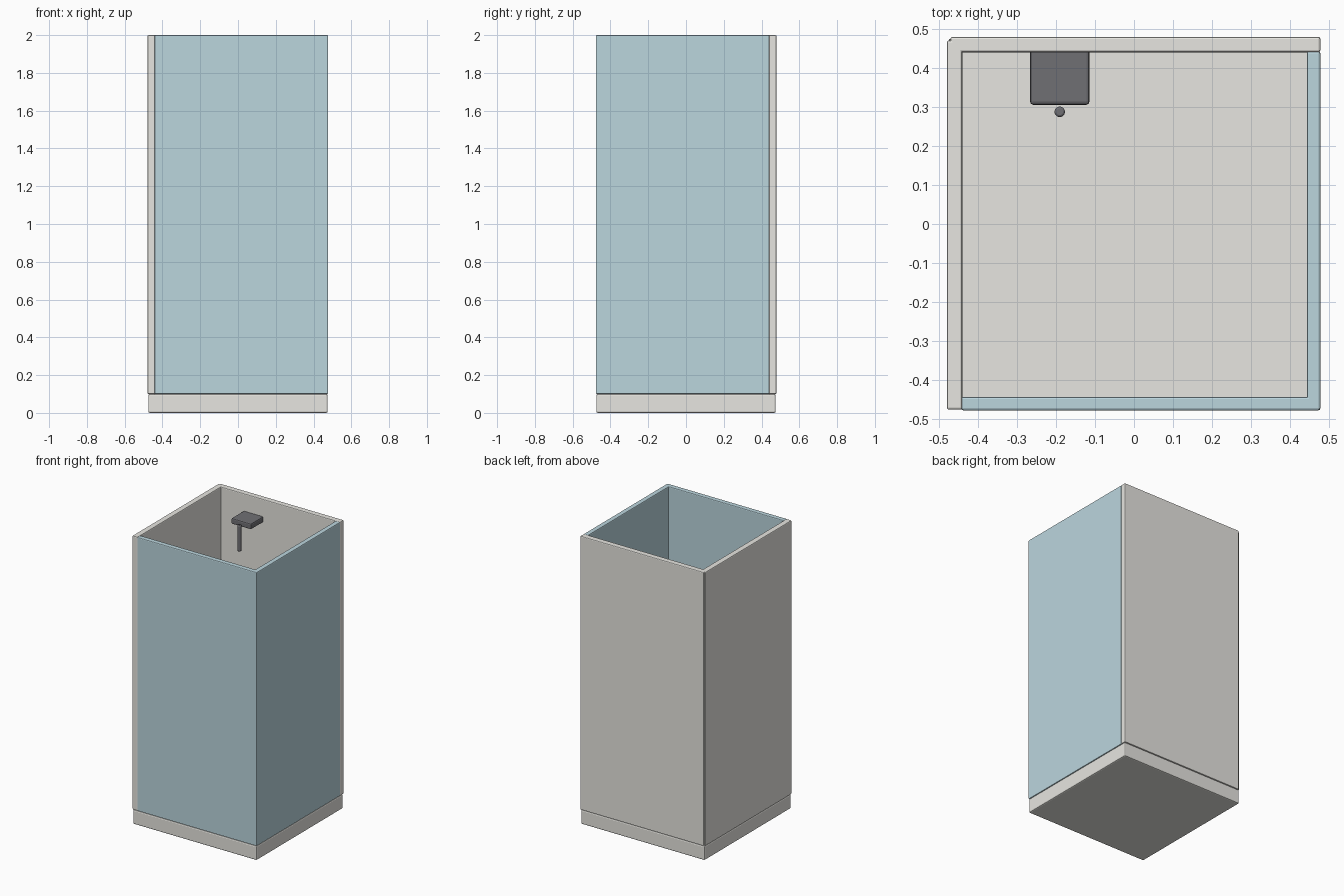
import bpy

if "Cube" in bpy.data.objects:
    bpy.data.objects.remove(bpy.data.objects["Cube"])


def material(name, rgb):
    m = bpy.data.materials.new(name)
    m.diffuse_color = (*rgb, 1.0)
    m.use_nodes = True
    m.node_tree.nodes["Principled BSDF"].inputs["Base Color"].default_value = m.diffuse_color
    return m


white = material("off_white", (0.80, 0.79, 0.75))
glass = material("pale_blue_glass", (0.50, 0.67, 0.73))
dark = material("dark_metal", (0.16, 0.16, 0.175))


def finish(obj, name, mat, bevel):
    obj.name = name
    obj.data.materials.append(mat)
    mod = obj.modifiers.new("soft_edges", "BEVEL")
    mod.width = bevel
    mod.segments = 2
    mod.limit_method = "ANGLE"


def box(name, x, y, z, mat, bevel=0.006):
    """Bevelled box from (min, max) ranges on each axis."""
    spans = (x, y, z)
    bpy.ops.mesh.primitive_cube_add(size=1, location=[(a + b) / 2 for a, b in spans])
    obj = bpy.context.object
    obj.scale = [b - a for a, b in spans]
    bpy.ops.object.transform_apply(location=False, rotation=False, scale=True)
    finish(obj, name, mat, bevel)


wall_z = (0.10, 2.0)

# Shower tray
box("shower_tray", (-0.475, 0.475), (-0.475, 0.475), (0.0, 0.10), white, 0.008)

# Solid walls on the left and back
box("left_wall", (-0.479, -0.439), (-0.475, 0.470), wall_z, white)
box("back_wall", (-0.470, 0.477), (0.439, 0.479), wall_z, white)

# Glass panels on the front and right
box("front_glass", (-0.442, 0.477), (-0.477, -0.442), wall_z, glass)
box("right_glass", (0.442, 0.477), (-0.477, 0.442), wall_z, glass)

# Shower bracket on the back wall
box("shower_bracket", (-0.266, -0.114), (0.305, 0.445), (1.84, 1.88), dark, 0.008)

# Hanging hand shower in front of the bracket
bpy.ops.mesh.primitive_cylinder_add(vertices=16, radius=0.0135, depth=0.18,
                                    location=(-0.19, 0.287, 1.77))
finish(bpy.context.object, "hand_shower", dark, 0.005)
bpy.ops.object.shade_smooth_by_angle()
